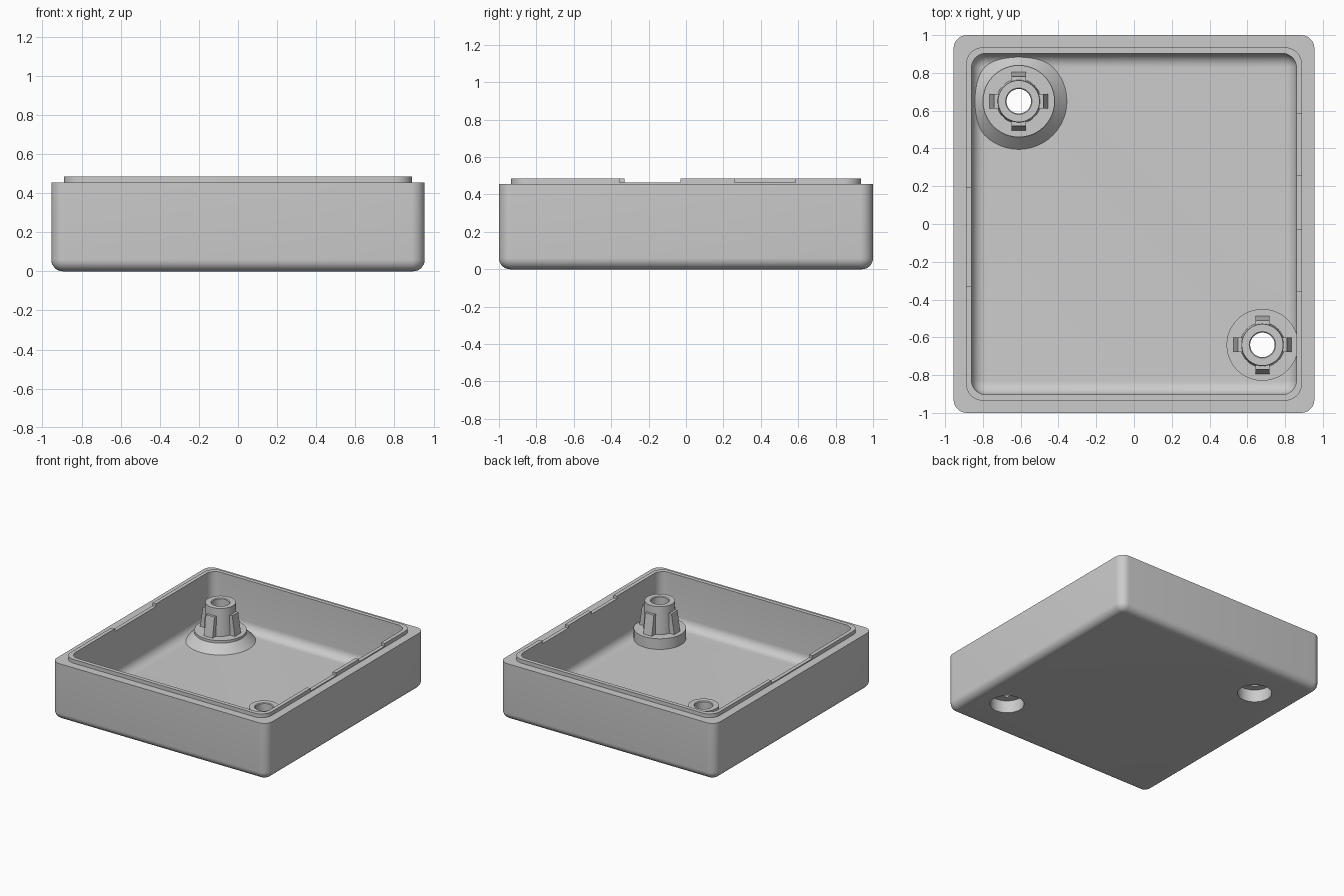
import bpy, bmesh, math
from mathutils import Matrix, Vector

if "Cube" in bpy.data.objects:
    bpy.data.objects.remove(bpy.data.objects["Cube"], do_unlink=True)

GREY = (0.6, 0.6, 0.6, 1)
grey = bpy.data.materials.new("light grey plastic")
grey.use_nodes = True
grey.diffuse_color = GREY
grey.node_tree.nodes["Principled BSDF"].inputs["Base Color"].default_value = GREY

HALF_X, HALF_Y = 0.955, 1.0
RIM, LIP, FLOOR = 0.455, 0.485, 0.085
POSTS = {"back_post": (-0.61, 0.65), "front_post": (0.68, -0.64)}


def make_object(name, bm):
    bmesh.ops.recalc_face_normals(bm, faces=bm.faces)
    mesh = bpy.data.meshes.new(name)
    bm.to_mesh(mesh)
    bm.free()
    mesh.materials.append(grey)
    obj = bpy.data.objects.new(name, mesh)
    bpy.context.collection.objects.link(obj)
    return obj


def smooth(obj):
    bpy.ops.object.select_all(action="DESELECT")
    obj.select_set(True)
    bpy.context.view_layer.objects.active = obj
    bpy.ops.object.shade_smooth_by_angle(angle=math.radians(30))


def loft(bm, rings):
    for a, b in zip(rings, rings[1:]):
        n = len(a)
        for i in range(n):
            j = (i + 1) % n
            bm.faces.new((a[i], a[j], b[j], b[i]))


def rounded_ring(bm, inset_x, inset_y, radius, z, steps=8):
    """Rounded rectangle set in from the outside of the tray."""
    verts = []
    for corner, (sx, sy) in enumerate([(1, 1), (-1, 1), (-1, -1), (1, -1)]):
        cx = sx * (HALF_X - inset_x - radius)
        cy = sy * (HALF_Y - inset_y - radius)
        for k in range(steps + 1):
            a = math.pi / 2 * (corner + k / steps)
            verts.append(bm.verts.new((cx + radius * math.cos(a), cy + radius * math.sin(a), z)))
    return verts


def box(bm, lo, hi):
    lo, hi = Vector(lo), Vector(hi)
    m = Matrix.Translation((lo + hi) / 2) @ Matrix.Diagonal((hi - lo).to_4d())
    m[3][3] = 1
    bmesh.ops.create_cube(bm, size=1, matrix=m)


# Tray: outside wall with rounded foot, stepped lip, inside wall, rounded floor
bm = bmesh.new()
rings = []
fillet = 0.06
for k in range(9):
    a = math.pi / 2 * k / 8
    d = fillet * (1 - math.sin(a))
    rings.append(rounded_ring(bm, d, d, 0.07 - d, fillet * (1 - math.cos(a))))
rings.append(rounded_ring(bm, 0, 0, 0.07, RIM))
rings.append(rounded_ring(bm, 0.065, 0.065, 0.09, RIM))
rings.append(rounded_ring(bm, 0.065, 0.065, 0.09, LIP))
rings.append(rounded_ring(bm, 0.095, 0.097, 0.075, LIP))
for k in range(9):
    a = math.pi / 2 * k / 8
    d = 0.07 * (1 - math.cos(a))
    rings.append(rounded_ring(bm, 0.095 + d, 0.097 + d, 0.075 - d, FLOOR + 0.07 * (1 - math.sin(a))))
loft(bm, rings)
bm.faces.new(rings[0])
bm.faces.new(rings[-1])
tray = make_object("tray", bm)

# Cutters: lip notches and screw recesses
bm = bmesh.new()
for side, y0, y1 in [(1, 0.26, 0.585), (1, -0.355, -0.03), (-1, -0.33, 0.19)]:
    x0, x1 = sorted((side * 0.82, side * 0.93))
    box(bm, (x0, y0, 0.463), (x1, y1, 0.6))
for x, y in POSTS.values():
    bmesh.ops.create_cone(bm, cap_ends=True, segments=48, radius1=0.125, radius2=0.125,
                          depth=0.4, matrix=Matrix.Translation((x, y, 0)))
cutter = make_object("cutter", bm)
cut = tray.modifiers.new("cut", "BOOLEAN")
cut.operation = "DIFFERENCE"
cut.solver = "EXACT"
cut.object = cutter
bpy.context.view_layer.objects.active = tray
bpy.ops.object.modifier_apply(modifier="cut")
bpy.data.objects.remove(cutter, do_unlink=True)
smooth(tray)


def make_post(name, location, foot):
    """Hollow screw post turned from a profile, with four tapered ribs."""
    bm = bmesh.new()
    profile = [(0.125, 0.075), (0.125, 0.1), (0.065, 0.1), (0.065, 0.385), (0.07, 0.39),
               (0.11, 0.39), (0.118, 0.17), (0.19, 0.17)] + foot
    turned = []
    for r, z in profile + profile[:1]:
        turned.append([bm.verts.new((r * math.cos(i * math.tau / 48), r * math.sin(i * math.tau / 48), z))
                       for i in range(48)])
    loft(bm, turned)
    bmesh.ops.remove_doubles(bm, verts=bm.verts, dist=1e-5)
    # Ribs
    for i in range(4):
        turn = Matrix.Rotation(i * math.pi / 2, 3, "Z")
        side = [(0.095, 0.165), (0.155, 0.165), (0.13, 0.33), (0.095, 0.33)]
        ends = [[bm.verts.new(turn @ Vector((r, y, z))) for r, z in side] for y in (-0.038, 0.038)]
        loft(bm, ends)
        for end in ends:
            bm.faces.new(end)
    obj = make_object(name, bm)
    obj.location = (*location, 0)
    smooth(obj)


make_post("back_post", POSTS["back_post"], [(0.19, 0.15), (0.255, FLOOR), (0.255, 0.075)])
make_post("front_post", POSTS["front_post"], [(0.19, 0.075)])
